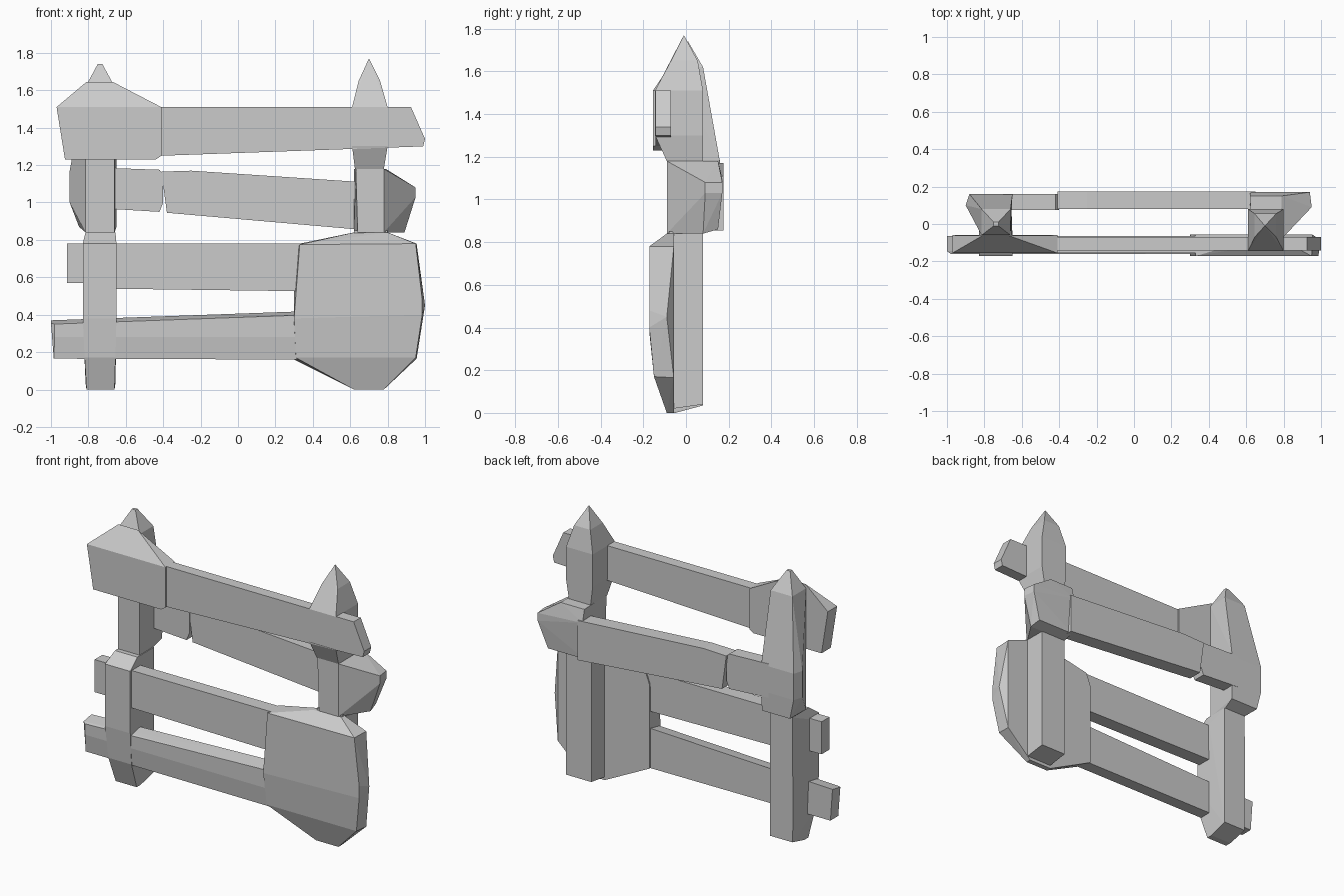
import bpy, bmesh, math


def hull(name, points):
    """Faceted solid wrapped around a handful of points."""
    bm = bmesh.new()
    for p in points:
        bm.verts.new(p)
    res = bmesh.ops.convex_hull(bm, input=bm.verts[:])
    loose = {v for v in res["geom_interior"] + res["geom_unused"]
             if isinstance(v, bmesh.types.BMVert) and v.is_valid and not v.link_faces}
    bmesh.ops.delete(bm, geom=list(loose), context='VERTS')
    bmesh.ops.dissolve_limit(bm, angle_limit=math.radians(1),
                             verts=bm.verts[:], edges=bm.edges[:])
    bmesh.ops.recalc_face_normals(bm, faces=bm.faces[:])
    me = bpy.data.meshes.new(name)
    bm.to_mesh(me)
    bm.free()
    ob = bpy.data.objects.new(name, me)
    bpy.context.collection.objects.link(ob)
    return ob


def ring(x0, x1, y0, y1, z):
    """Four corners of a horizontal rectangle."""
    return [(x, y, z) for x in (x0, x1) for y in (y0, y1)]


def plate(outline, y0, y1):
    """Front outline (x, z) repeated at two depths."""
    return [(x, y, z) for x, z in outline for y in (y0, y1)]


def layer(outline, y):
    return [(x, y, z) for x, z in outline]


# Left post: lower half bulges forward around the low rails
hull("left_post_lower",
     ring(-.81, -.66, -.09, -.05, 0) + ring(-.815, -.655, .07, .08, .035)
     + ring(-.82, -.655, -.15, .08, .17) + ring(-.83, -.65, -.17, -.06, .38)
     + ring(-.83, -.65, -.17, -.06, .78) + ring(-.815, -.655, -.09, .08, .84))

# Left post: upper half bulges backward around the back rail
hull("left_post_upper",
     ring(-.815, -.66, -.06, .08, .84) + ring(-.815, -.66, -.06, .08, 1.62)
     + [(x, .155, z) for x in (-.85, -.65) for z in (.87, 1.2)]
     + [(-.90, .10, 1.0), (-.90, .10, 1.17), (-.88, .16, 1.0), (-.88, .16, 1.17),
        (-.65, .16, 1.0), (-.65, .16, 1.17), (-.87, .10, 1.225)]
     + ring(-.75, -.725, -.01, .01, 1.74))

# Right post: plain foot, middle block around the back rail, pointed top
hull("right_post_lower",
     ring(.62, .80, -.08, -.06, .02) + ring(.62, .80, .07, .08, .04)
     + ring(.62, .80, -.08, .08, .85))
hull("right_post_middle",
     ring(.64, .78, -.09, -.06, .84) + ring(.63, .78, -.09, -.05, 1.18)
     + [(.95, .09, 1.08), (.95, .09, 1.03), (.89, .08, .84), (.94, .17, 1.08),
        (.94, .17, 1.03), (.88, .15, .86), (.62, .15, .86), (.62, .17, 1.1),
        (.62, .15, 1.18), (.79, .15, 1.18), (.62, .08, .84)])
hull("right_post_top",
     ring(.625, .78, -.09, .08, 1.18) + ring(.61, .80, -.145, .08, 1.30)
     + ring(.61, .80, -.145, .08, 1.51) + ring(.645, .76, -.07, .055, 1.65)
     + [(.70, -.01, 1.77)])

# Top rail with a thick ridged head on the left
hull("top_rail",
     plate([(-.6, 1.25), (-.41, 1.25), (.61, 1.285), (.99, 1.30), (1.0, 1.34),
            (.925, 1.51), (-.6, 1.51)], -.142, -.07))
head = [(-.97, 1.51), (-.925, 1.23), (-.44, 1.23), (-.41, 1.25), (-.41, 1.51)]
hull("top_rail_head", plate(head, -.155, -.06)
     + [(-.81, -.062, 1.645), (-.67, -.062, 1.645)])

# Back rail, drooping to the right, with a thinner collar near the left post
hull("back_rail", plate([(-.38, .945), (.65, .855), (.65, 1.11), (-.25, 1.17),
                         (-.41, 1.165)], .08, .175))
hull("back_rail_collar", plate([(-.7, .967), (-.42, .95), (-.40, 1.0),
                                (-.40, 1.15), (-.42, 1.175), (-.7, 1.185)],
                               .075, .16))

# Two low front rails and the stub of the upper one
hull("middle_rail", plate([(-.75, .54), (.4, .525), (.4, .78), (-.75, .78)],
                          -.155, -.065))
hull("middle_rail_stub", plate([(-.915, .57), (-.7, .57), (-.7, .78),
                                (-.915, .78)], -.155, -.075))
hull("bottom_rail",
     layer([(-.985, .165), (.4, .16), (.4, .42), (-1.0, .37)], -.065)
     + layer([(-.985, .165), (.4, .16), (-1.0, .355)], -.145)
     + layer([(-.98, .28), (.4, .28), (.4, .40), (-.98, .35)], -.16))

# Broad slab covering the lower right post
rim = [(.30, .16), (.62, 0), (.78, 0), (.955, .165), (.955, .78),
       (.80, .84), (.62, .84), (.33, .78), (.30, .70)]
hull("slab",
     layer(rim, -.057)
     + layer([(.62, 0), (.78, 0), (1.0, .45), (.80, .84), (.60, .835)], -.09)
     + layer([(.31, .17), (.95, .17)], -.15)
     + layer([(.30, .38), (.985, .40), (.985, .48), (.95, .78), (.33, .775)], -.172))
